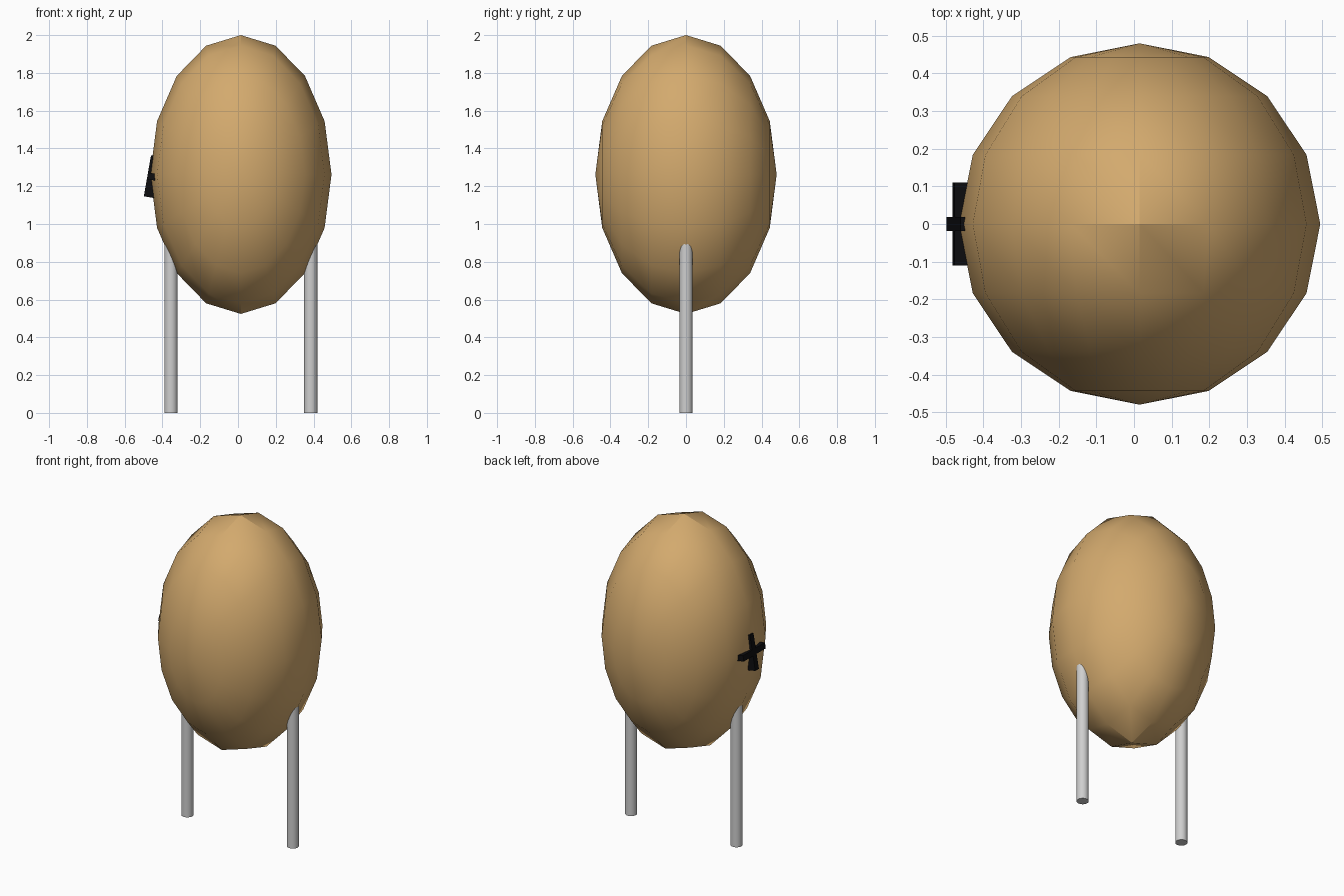
import bpy, math
from mathutils import Matrix

cube = bpy.data.objects.get("Cube")
if cube:
    bpy.data.objects.remove(cube, do_unlink=True)

CX, CZ = 0.015, 1.262      # body centre


def material(name, rgb, rough=0.6):
    m = bpy.data.materials.new(name)
    m.use_nodes = True
    col = (*rgb, 1.0)
    m.diffuse_color = col
    bsdf = m.node_tree.nodes["Principled BSDF"]
    bsdf.inputs["Base Color"].default_value = col
    bsdf.inputs["Roughness"].default_value = rough
    return m


tan = material("tan", (0.65, 0.40, 0.155))
grey = material("light grey", (0.62, 0.62, 0.62))
black = material("black", (0.004, 0.004, 0.005))


def finish(name, mat, smooth=True):
    ob = bpy.context.object
    ob.name = ob.data.name = name
    ob.data.materials.append(mat)
    bpy.ops.object.transform_apply(location=False, rotation=True, scale=True)
    if smooth:
        bpy.ops.object.shade_smooth_by_angle(angle=math.radians(30))
    return ob


# Egg-shaped body: 16 x 8 sphere with its poles facing front and back
bpy.ops.mesh.primitive_uv_sphere_add(segments=16, ring_count=8, radius=0.48)
body = bpy.context.object
body.data.transform(Matrix.Rotation(math.radians(90), 4, 'X'))
body.scale = (1, 1, 0.738 / 0.48)
body.location = (CX, 0, CZ)
finish("body", tan)

# Two straight legs running up into the body
for name, side in (("left_leg", 1), ("right_leg", -1)):
    bpy.ops.mesh.primitive_cylinder_add(vertices=32, radius=0.035, depth=0.95,
                                        location=(CX + side * 0.37, 0, 0.475))
    finish(name, grey)

# Tilted cross mark on the right side, made of two bars
for name, size in (("cross_upright", (0.06, 0.036, 0.22)),
                   ("cross_bar", (0.06, 0.22, 0.036))):
    bpy.ops.mesh.primitive_cube_add(size=1, location=(-0.45, 0, 1.25))
    bar = bpy.context.object
    bar.scale = size
    bar.rotation_euler = (0, math.radians(10), 0)
    finish(name, black, smooth=False)
